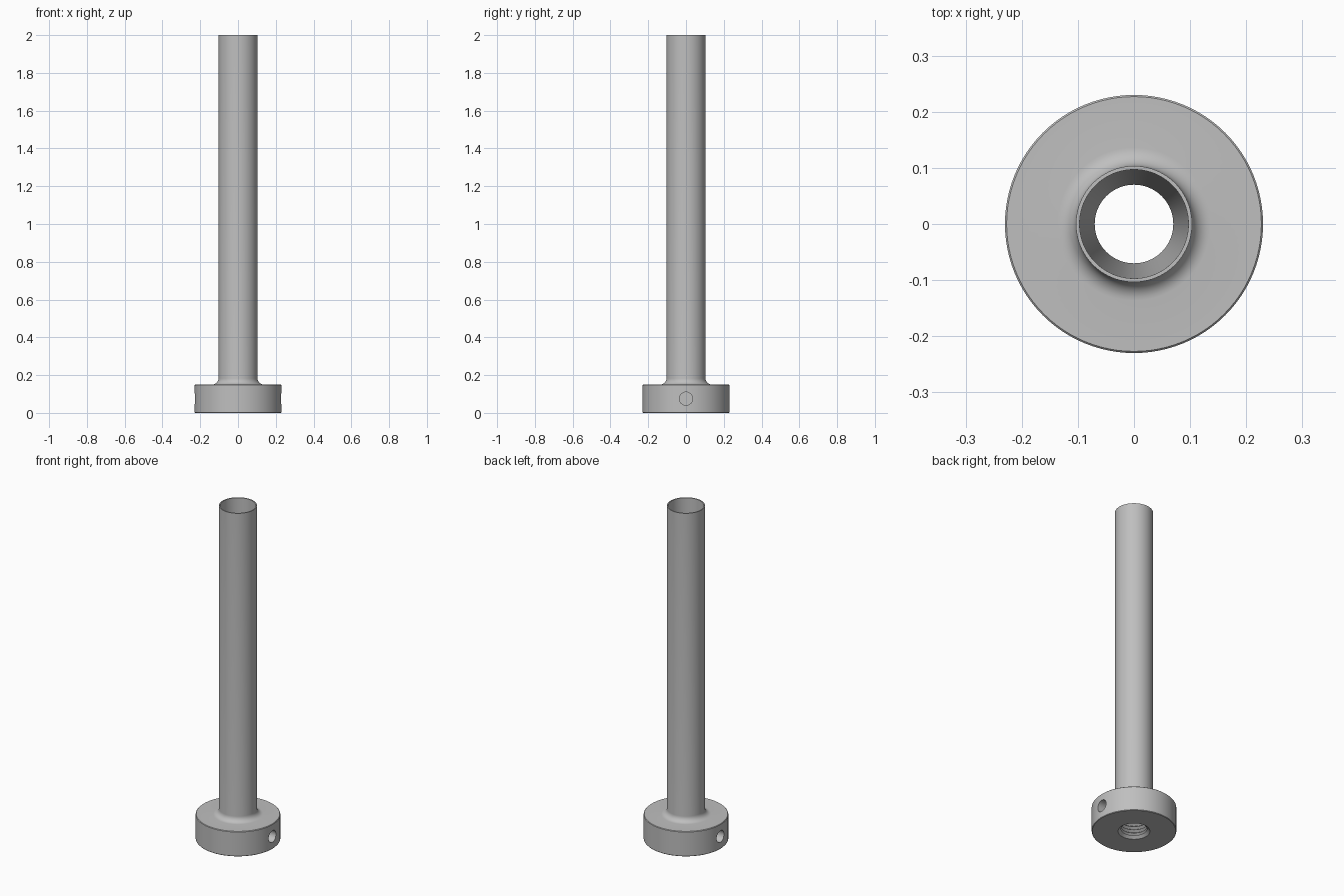
import bpy, bmesh, math

if "Cube" in bpy.data.objects:
    bpy.data.objects.remove(bpy.data.objects["Cube"])

SEG = 96
steel = bpy.data.materials.new("plain grey")
steel.diffuse_color = (0.52, 0.52, 0.52, 1)
steel.use_nodes = True
steel.node_tree.nodes["Principled BSDF"].inputs["Base Color"].default_value = steel.diffuse_color


def lathe(name, profile):
    """Revolve a closed (radius, z) profile around the z axis."""
    bm = bmesh.new()
    rings = []
    for i in range(SEG):
        a = 2 * math.pi * i / SEG
        rings.append([bm.verts.new((r * math.cos(a), r * math.sin(a), z)) for r, z in profile])
    n = len(profile)
    for i in range(SEG):
        p, q = rings[i], rings[(i + 1) % SEG]
        for j in range(n):
            k = (j + 1) % n
            bm.faces.new((p[j], q[j], q[k], p[k]))
    bmesh.ops.recalc_face_normals(bm, faces=bm.faces)
    mesh = bpy.data.meshes.new(name)
    bm.to_mesh(mesh)
    bm.free()
    obj = bpy.data.objects.new(name, mesh)
    bpy.context.collection.objects.link(obj)
    obj.data.materials.append(steel)
    return obj


# Collar with slightly broken edges
profile = [(0.087, 0), (0.227, 0), (0.23, 0.003), (0.23, 0.147), (0.227, 0.15)]
# Fillet between collar and tube
R, TUBE = 0.033, 0.1035
for i in range(9):
    a = math.pi / 2 * i / 8
    profile.append((TUBE + R - R * math.sin(a), 0.15 + R - R * math.cos(a)))
# Tube wall, rim and tapered bore
profile += [(TUBE, 2.0), (0.097, 2.0), (0.07, 0.16)]
# Threaded socket grooves, from the top down to the mouth
PITCH = 0.02
for i in range(7):
    z = 0.15 - i * PITCH
    profile += [(0.07, z), (0.084, z - PITCH / 2)]
profile.append((0.07, 0.015))

body = lathe("flanged_tube", profile)

# Blind set-screw holes on both sides of the collar
for side in (-1, 1):
    bpy.ops.mesh.primitive_cylinder_add(vertices=32, radius=0.035, depth=0.2,
                                        location=(side * 0.23, 0, 0.075),
                                        rotation=(0, math.pi / 2, 0))
    cutter = bpy.context.object
    cutter.name = "screw_hole_cutter"
    cutter.data.materials.append(steel)
    cutter.hide_render = True
    mod = body.modifiers.new("screw_hole", 'BOOLEAN')
    mod.operation = 'DIFFERENCE'
    mod.solver = 'EXACT'
    mod.object = cutter
    bpy.context.view_layer.objects.active = body
    bpy.ops.object.modifier_apply(modifier=mod.name)
    bpy.data.objects.remove(cutter)

bpy.ops.object.select_all(action='DESELECT')
body.select_set(True)
bpy.context.view_layer.objects.active = body
bpy.ops.object.shade_smooth_by_angle(angle=math.radians(30))
